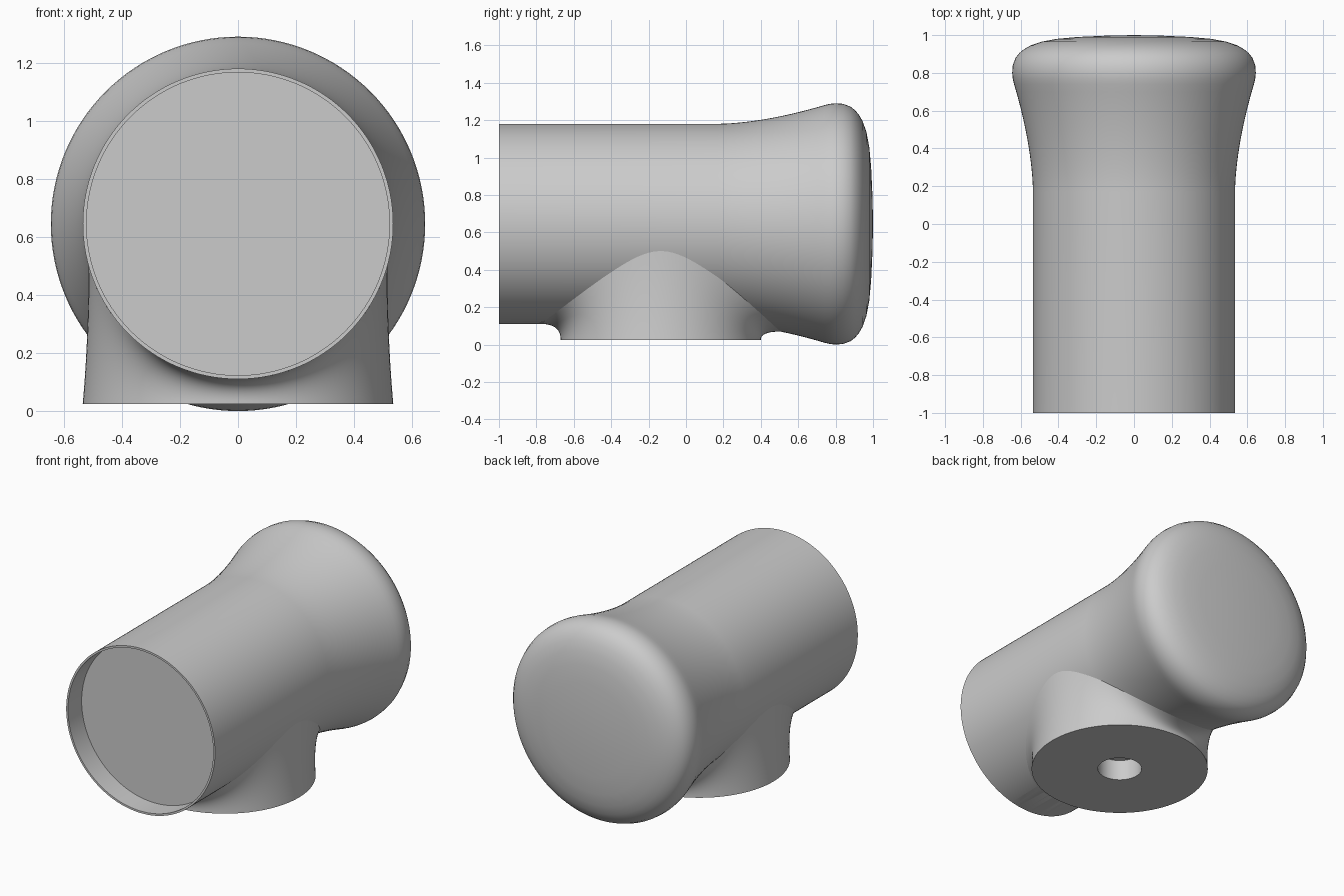
import bpy, bmesh
from math import cos, sin, pi, sqrt

if "Cube" in bpy.data.objects:
    bpy.data.objects.remove(bpy.data.objects["Cube"])

grey = bpy.data.materials.new("plain grey")
grey.use_nodes = True
grey.diffuse_color = (0.6, 0.6, 0.6, 1)
grey.node_tree.nodes["Principled BSDF"].inputs["Base Color"].default_value = (0.6, 0.6, 0.6, 1)

SEG = 128
AXIS_Z = 0.645       # height of the barrel axis
TUBE_R = 0.535
FOOT_Y, FOOT_Z = -0.135, 0.025
HOLE_R, HOLE_TOP = 0.133, 0.16


def barrel_radius(y):
    """Straight tube that flares towards the back."""
    return TUBE_R + 0.1 * max(0, (y - 0.17) / 0.57) ** 1.7


def loft(name, rings):
    """Skin closed rings of points; a one-point ring makes a pole."""
    bm = bmesh.new()
    rows = [[bm.verts.new(p) for p in ring] for ring in rings]
    for a, b in zip(rows, rows[1:]):
        for i in range(SEG):
            j = (i + 1) % SEG
            quad = [a[i % len(a)], a[j % len(a)], b[j % len(b)], b[i % len(b)]]
            bm.faces.new(list(dict.fromkeys(quad)))
    bmesh.ops.recalc_face_normals(bm, faces=bm.faces)
    mesh = bpy.data.meshes.new(name)
    bm.to_mesh(mesh)
    bm.free()
    mesh.materials.append(grey)
    obj = bpy.data.objects.new(name, mesh)
    bpy.context.collection.objects.link(obj)
    bpy.ops.object.select_all(action='DESELECT')
    obj.select_set(True)
    bpy.context.view_layer.objects.active = obj
    bpy.ops.object.shade_smooth_by_angle(angle=0.6)
    return obj


def angles():
    return [2 * pi * i / SEG for i in range(SEG)]


def barrel_ring(y, r):
    if r == 0:
        return [(0, y, AXIS_Z)]
    return [(r * sin(t), y, AXIS_Z - r * cos(t)) for t in angles()]


def flat_ring(r, z):
    if r == 0:
        return [(0, FOOT_Y, z)]
    return [(r * cos(t), FOOT_Y + r * sin(t), z) for t in angles()]


# Barrel: recessed front, flared neck, softly domed back
profile = [(-0.86, 0), (-0.86, 0.522), (-1, 0.522), (-1, TUBE_R)]
profile += [(y, barrel_radius(y)) for y in [0.17 + 0.57 * i / 14 for i in range(15)]]
profile += [(0.77, 0.642), (0.8, 0.645), (0.84, 0.642), (0.88, 0.627), (0.905, 0.607),
            (0.925, 0.583), (0.945, 0.548), (0.965, 0.49), (0.98, 0.41), (0.99, 0.3),
            (0.997, 0.15), (1, 0)]
barrel = loft("barrel", [barrel_ring(y, r) for y, r in profile])

# Foot: round base blending up into the barrel with a curved fillet
STEPS = 14


def fillet_ring(u):
    ring = []
    for t in angles():
        foot = (TUBE_R * cos(t), FOOT_Y + TUBE_R * sin(t), FOOT_Z)
        tx, ty = 0.515 * cos(t), FOOT_Y + 0.64 * sin(t)
        tz = AXIS_Z - sqrt(barrel_radius(ty) ** 2 - tx ** 2)
        mid = (tx, foot[1], tz * (1 - 0.5 * cos(t) ** 2))
        top = (tx, ty, tz)
        ring.append([(1 - u) ** 2 * f + 2 * u * (1 - u) * m + u * u * p
                     for f, m, p in zip(foot, mid, top)])
    return ring


rings = [flat_ring(0, HOLE_TOP), flat_ring(HOLE_R, HOLE_TOP), flat_ring(HOLE_R, FOOT_Z)]
rings += [fillet_ring(i / STEPS) for i in range(STEPS + 1)]
loft("foot", rings)

# Clearance inside the barrel for the mounting hole
cutter = loft("hole_cutter", [flat_ring(0, -0.1), flat_ring(HOLE_R + 0.01, -0.1),
                              flat_ring(HOLE_R + 0.01, HOLE_TOP + 0.02),
                              flat_ring(0, HOLE_TOP + 0.02)])
cutter.hide_render = True
cutter.hide_viewport = True
cut = barrel.modifiers.new("mounting hole", 'BOOLEAN')
cut.operation = 'DIFFERENCE'
cut.solver = 'EXACT'
cut.object = cutter
